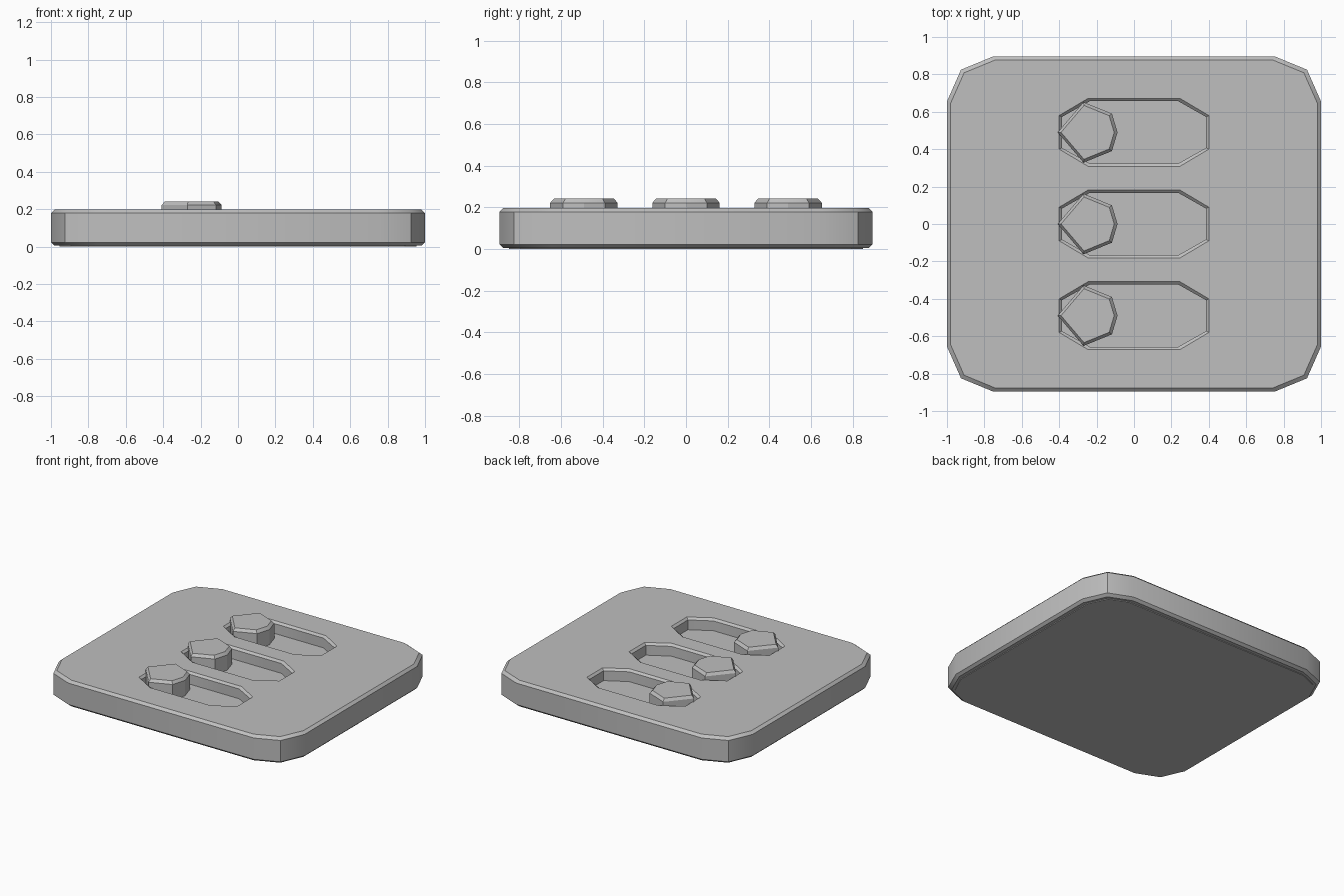
import bpy, bmesh, math

cube = bpy.data.objects.get("Cube")
if cube:
    bpy.data.objects.remove(cube, do_unlink=True)

grey = bpy.data.materials.new("plain grey")
grey.use_nodes = True
colour = (0.52, 0.52, 0.52, 1)
grey.diffuse_color = colour
grey.node_tree.nodes["Principled BSDF"].inputs["Base Color"].default_value = colour


def mirrored(quarter):
    """Outline in all four quadrants from the points of the first one."""
    right = quarter + [(x, -y) for x, y in reversed(quarter)]
    return right + [(-x, -y) for x, y in right]


def loft(name, outline, levels, y=0):
    """Stack inset copies of an outline; levels are (z, inset)."""
    bm = bmesh.new()
    xs = [p[0] for p in outline]
    ys = [p[1] for p in outline]
    cx, hx, hy = (max(xs) + min(xs)) / 2, (max(xs) - min(xs)) / 2, max(ys)
    rings = []
    for z, inset in levels:
        sx, sy = 1 - inset / hx, 1 - inset / hy
        rings.append([bm.verts.new((cx + (px - cx) * sx, y + py * sy, z)) for px, py in outline])
    n = len(outline)
    for a, b in zip(rings, rings[1:]):
        for i in range(n):
            j = (i + 1) % n
            bm.faces.new((a[i], a[j], b[j], b[i]))
    bm.faces.new(rings[0])
    bm.faces.new(rings[-1])
    bmesh.ops.recalc_face_normals(bm, faces=bm.faces[:])
    mesh = bpy.data.meshes.new(name)
    bm.to_mesh(mesh)
    bm.free()
    mesh.materials.append(grey)
    obj = bpy.data.objects.new(name, mesh)
    bpy.context.collection.objects.link(obj)
    return obj


def activate(obj):
    bpy.ops.object.select_all(action="DESELECT")
    obj.select_set(True)
    bpy.context.view_layer.objects.active = obj


TOP = 0.197
ROWS = (-0.49, 0, 0.49)

# Plate with chamfered rims and a shallow foot pad
plate_outline = mirrored([(0.755, 0.895), (0.925, 0.825), (1.0, 0.655)])
plate = loft("plate", plate_outline,
             [(0.005, 0.018), (0.022, 0), (TOP - 0.018, 0), (TOP, 0.018)])
pad_outline = mirrored([(0.86, 0.86), (0.94, 0.835), (0.965, 0.76)])
pad = loft("foot_pad", mirrored([(0.76, 0.85), (0.89, 0.795), (0.955, 0.66)]),
           [(0, 0), (0.008, 0)])

# Slots with flared rims
slot_outline = mirrored([(0.245, 0.182), (0.4, 0.09)])
for y in ROWS:
    cutter = loft("slot_cutter", slot_outline,
                  [(0.11, 0.015), (TOP - 0.015, 0.015), (TOP, 0), (TOP + 0.1, 0)], y)
    cutter.hide_render = True
    cut = plate.modifiers.new("slot", "BOOLEAN")
    cut.operation = "DIFFERENCE"
    cut.solver = "EXACT"
    cut.object = cutter
    activate(plate)
    bpy.ops.object.modifier_apply(modifier=cut.name)
    bpy.data.objects.remove(cutter, do_unlink=True)

# Sliding knobs at the left end of each slot
side = [(-0.27, 0.162), (-0.118, 0.1)]
knob_outline = ([(-0.408, 0)] + side + [(-0.088, 0)]
                + [(x, -y) for x, y in reversed(side)])
knobs = [loft("knob_" + place, knob_outline,
              [(0.105, 0), (0.222, 0), (0.242, 0.018)], y)
         for place, y in zip(("front", "middle", "back"), ROWS)]

for obj in [plate, pad] + knobs:
    activate(obj)
    bpy.ops.object.shade_smooth_by_angle(angle=math.radians(30))
